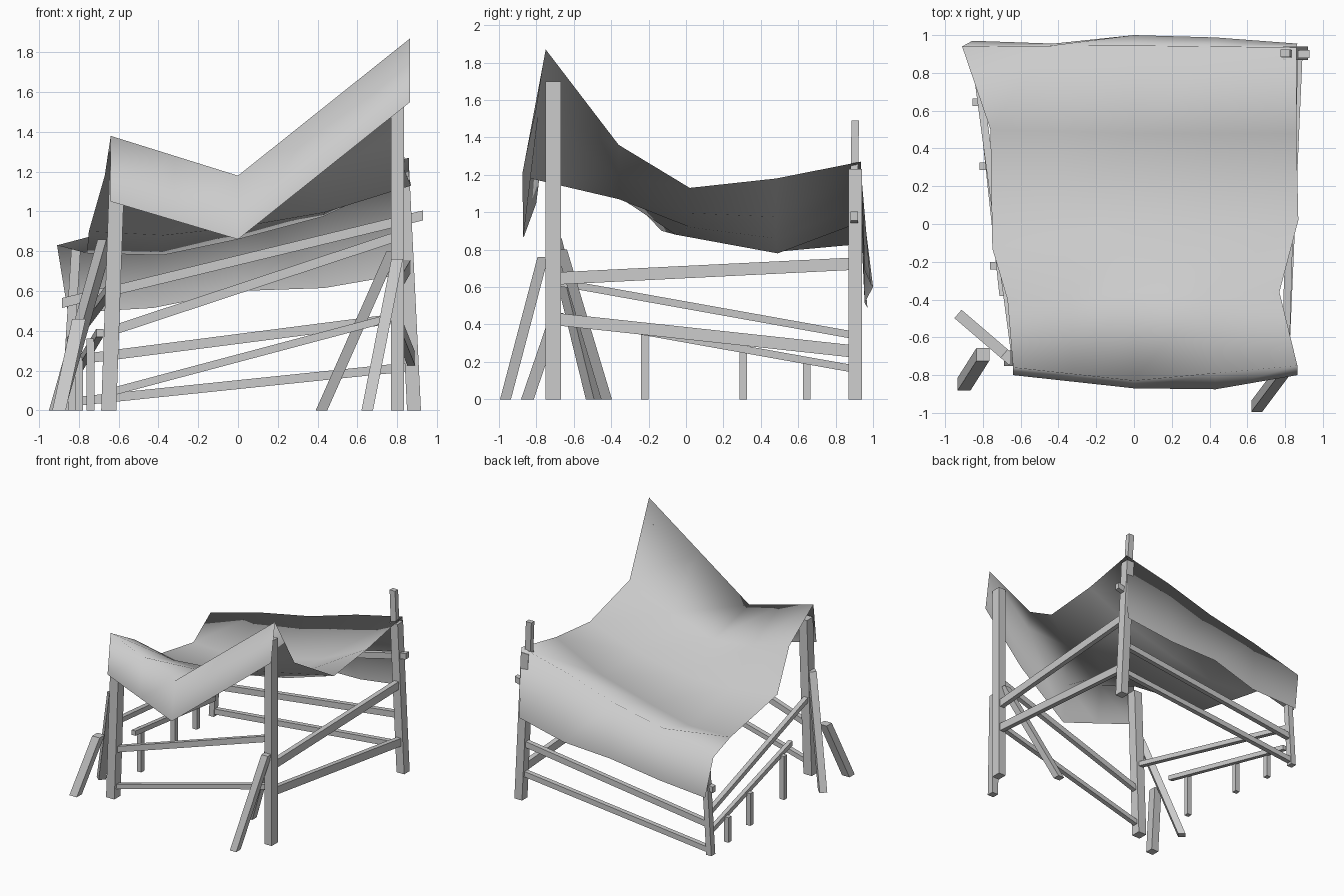
import bpy
import math
from mathutils import Vector

old = bpy.data.objects.get("Cube")
if old:
    bpy.data.objects.remove(old, do_unlink=True)

grey = bpy.data.materials.new("plain_grey")
grey.use_nodes = True
colour = (0.6, 0.6, 0.6, 1)
grey.diffuse_color = colour
grey.node_tree.nodes["Principled BSDF"].inputs["Base Color"].default_value = colour


def add_object(name, verts, faces):
    mesh = bpy.data.meshes.new(name)
    mesh.from_pydata(verts, [], faces)
    mesh.materials.append(grey)
    mesh.update()
    obj = bpy.data.objects.new(name, mesh)
    bpy.context.collection.objects.link(obj)
    return obj


def beam(name, start, end, axis, width, depth, yaw=0.0):
    """Prism from start to end whose end cuts are square to one world axis."""
    start, end = Vector(start), Vector(end)
    if start[axis] > end[axis]:
        start, end = end, start
    u, v = (axis + 1) % 3, (axis + 2) % 3
    verts = []
    for centre in (start, end):
        for su, sv in ((-1, -1), (1, -1), (1, 1), (-1, 1)):
            a, b = su * width / 2, sv * depth / 2
            p = centre.copy()
            p[u] += a * math.cos(yaw) - b * math.sin(yaw)
            p[v] += a * math.sin(yaw) + b * math.cos(yaw)
            verts.append(p)
    sides = [(i, (i + 1) % 4, (i + 1) % 4 + 4, i + 4) for i in range(4)]
    add_object(name, verts, [(3, 2, 1, 0), (4, 5, 6, 7)] + sides)


X, Y, Z = range(3)

# Four corner posts: foot, top, width and depth
posts = {
    "front_left": (Vector((0.802, -0.71, 0)), Vector((0.802, -0.71, 1.7)), 0.067, 0.082),
    "front_right": (Vector((-0.65, -0.71, 0)), Vector((-0.605, -0.71, 1.28)), 0.076, 0.082),
    "back_left": (Vector((0.885, 0.905, 0)), Vector((0.825, 0.905, 1.23)), 0.07, 0.072),
    "back_right": (Vector((-0.865, 0.91, 0)), Vector((-0.815, 0.91, 0.81)), 0.047, 0.052),
}
for name, (foot, top, width, depth) in posts.items():
    beam(name + "_post", foot, top, Z, width, depth)

# Thin pole standing above the back left post
beam("back_left_pole", (0.83, 0.895, 0.9), (0.8, 0.905, 1.49), Z, 0.05, 0.04)


def on_post(name, height):
    foot, top = posts[name][:2]
    return foot.lerp(top, height / top.z)


# Rails between neighbouring posts: ends, heights, long axis, thickness
rails = {
    "front_upper_rail": ("front_right", "front_left", 0.4, 0.875, X, 0.05),
    "front_lower_rail": ("front_right", "front_left", 0.09, 0.475, X, 0.04),
    "back_middle_rail": ("back_right", "back_left", 0.25, 0.47, X, 0.05),
    "back_lower_rail": ("back_right", "back_left", 0.04, 0.22, X, 0.045),
    "left_upper_rail": ("front_left", "back_left", 0.645, 0.725, Y, 0.066),
    "left_lower_rail": ("front_left", "back_left", 0.43, 0.255, Y, 0.066),
    "right_upper_rail": ("front_right", "back_right", 0.63, 0.34, Y, 0.04),
}
for name, (a, b, za, zb, axis, size) in rails.items():
    wide, deep = (0.04, size) if axis == X else (size, 0.04)
    beam(name, on_post(a, za), on_post(b, zb), axis, wide, deep)

# Long back pole that sticks out past the posts
beam("back_pole", (-0.885, 0.895, 0.54), (0.93, 0.9, 0.98), X, 0.04, 0.05)

# Slanted braces by the front posts; one is turned to face its lean
braces = {
    "left_outer_brace": ((0.65, -0.965, 0), (0.8, -0.765, 0.76), 0.058, False),
    "left_inner_brace": ((0.42, -0.425, 0), (0.775, -0.665, 0.8), 0.058, False),
    "right_outer_brace": ((-0.9, -0.848, 0), (-0.8, -0.69, 0.46), 0.068, False),
    "right_inner_brace": ((-0.91, -0.495, 0), (-0.665, -0.705, 0.86), 0.058, True),
}
for name, (foot, top, size, turned) in braces.items():
    yaw = math.atan2(top[1] - foot[1], top[0] - foot[0]) if turned else 0
    beam(name, foot, top, Z, size, size, yaw)

# Low side railing on three thin legs
low_start, low_end = Vector((-0.695, -0.38, 0.39)), Vector((-0.83, 0.87, 0.167))
beam("low_railing", low_start, low_end, Y, 0.04, 0.035)
for label, y in (("front", -0.22), ("middle", 0.305), ("back", 0.645)):
    t = (y - low_start.y) / (low_end.y - low_start.y)
    top = low_start.lerp(low_end, t) - Vector((0.03, 0, 0))
    beam("low_railing_" + label + "_leg", (top.x, y, 0), top, Z, 0.04, 0.04)

# Draped cloth: each row has a right edge, a middle and a left edge point,
# followed by the sag of the points halfway between them
rows = [
    ((-0.64, -0.8, 1.05), (0, -0.87, 0.86), (0.865, -0.8, 1.55), 0),
    ((-0.64, -0.76, 1.38), (0, -0.83, 1.18), (0.865, -0.75, 1.87), 0),
    ((-0.67, -0.4, 1.18), (0, -0.36, 1.07), (0.77, -0.36, 1.36), 0.03),
    ((-0.75, -0.13, 0.9), (0, 0.02, 0.92), (0.87, 0.02, 1.13), 0.03),
    ((-0.76, 0.5, 0.79), (0, 0.48, 0.86), (0.86, 0.48, 1.18), 0.045),
    ((-0.91, 0.94, 0.83), (0, 0.945, 1.04), (0.86, 0.935, 1.27), -0.015),
    ((-0.855, 0.97, 0.49), (0, 1, 0.6), (0.865, 0.955, 0.69), 0.03),
]
verts = []
for right, middle, left, sag in rows:
    r, m, l = Vector(right), Vector(middle), Vector(left)
    drop = Vector((0, 0, sag))
    verts += [r, r.lerp(m, 0.5) - drop, m, m.lerp(l, 0.5) - drop, l]
# The hems bow outward a little
verts[3].y -= 0.04
verts[-4].y -= 0.03
verts[-2].y += 0.01
cols = 5
faces = []
for j in range(len(rows) - 1):
    for i in range(cols - 1):
        k = j * cols + i
        faces.append((k, k + 1, k + cols + 1, k + cols))
cloth = add_object("cloth_canopy", verts, faces)
for poly in cloth.data.polygons:
    poly.use_smooth = True
